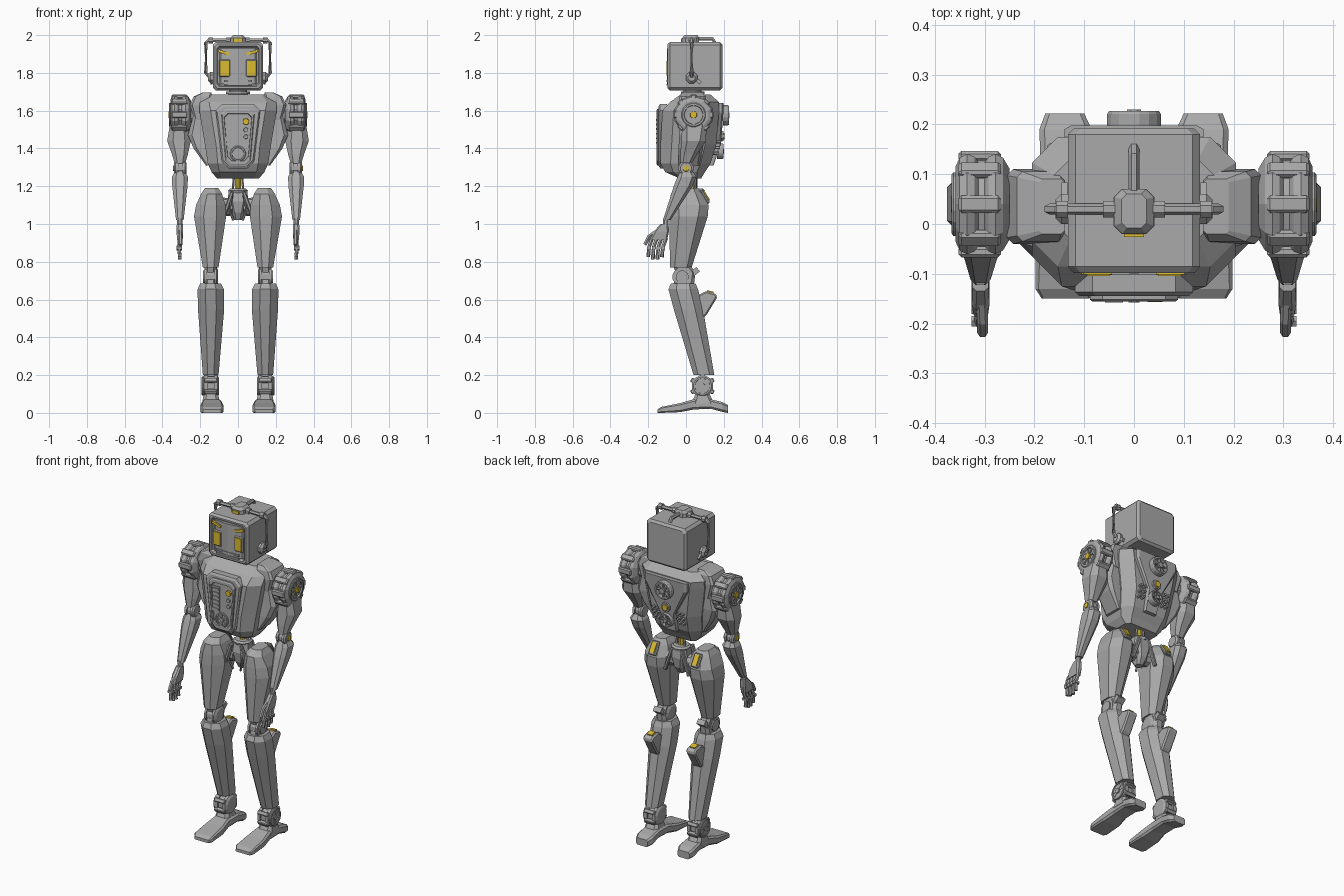
import bpy, bmesh, math
from mathutils import Vector, Euler


def material(name, col):
    m = bpy.data.materials.new(name)
    m.diffuse_color = (*col, 1)
    return m


GREY = material("metal grey", (0.40, 0.40, 0.40))
YELLOW = material("lamp yellow", (0.70, 0.50, 0.03))


def finish(name, bm, mat=GREY, mirror=False, bevel=0.0):
    bmesh.ops.remove_doubles(bm, verts=bm.verts, dist=1e-5)
    bmesh.ops.recalc_face_normals(bm, faces=bm.faces)
    me = bpy.data.meshes.new(name)
    bm.to_mesh(me)
    bm.free()
    me.materials.append(mat)
    ob = bpy.data.objects.new(name, me)
    bpy.context.collection.objects.link(ob)
    if bevel:
        b = ob.modifiers.new("bevel", 'BEVEL')
        b.width, b.segments, b.limit_method = bevel, 1, 'ANGLE'
    if mirror:
        ob.modifiers.new("mirror", 'MIRROR').use_mirror_merge = False
    return ob


def skin(name, rings, **kw):
    """Bridge a list of rings and cap both ends."""
    bm = bmesh.new()
    vs = [[bm.verts.new(p) for p in r] for r in rings]
    n = len(vs[0])
    for a, b in zip(vs, vs[1:]):
        for i in range(n):
            bm.faces.new((a[i], a[(i + 1) % n], b[(i + 1) % n], b[i]))
    bm.faces.new(vs[0])
    bm.faces.new(vs[-1])
    return finish(name, bm, **kw)


def place(axis, t, u, v):
    return {'x': (t, u, v), 'y': (u, t, v), 'z': (u, v, t)}[axis]


def loft(name, sections, axis='z', c=0.25, **kw):
    """Sections (t, u0, u1, v0, v1) become rectangles with cut corners."""
    rings = []
    for t, u0, u1, v0, v1 in sections:
        k = c * min(u1 - u0, v1 - v0)
        pts = [(u0 + k, v0), (u1 - k, v0), (u1, v0 + k), (u1, v1 - k),
               (u1 - k, v1), (u0 + k, v1), (u0, v1 - k), (u0, v0 + k)]
        rings.append([place(axis, t, u, v) for u, v in pts])
    return skin(name, rings, **kw)


def lathe(name, loc, profile, axis='x', n=12, **kw):
    """Profile (distance along axis, radius)."""
    rings = []
    for t, r in profile:
        r = max(r, 0.0005)
        rings.append([Vector(loc) + Vector(place(axis, t, r * math.cos(a), r * math.sin(a)))
                      for a in ((i + 0.5) * math.tau / n for i in range(n))])
    return skin(name, rings, **kw)


def box(name, loc, size, rot=(0, 0, 0), **kw):
    bm = bmesh.new()
    bmesh.ops.create_cube(bm, size=1)
    e = Euler(rot).to_matrix()
    for v in bm.verts:
        v.co = e @ Vector([a * b for a, b in zip(v.co, size)]) + Vector(loc)
    return finish(name, bm, **kw)


def tube(name, path, r, n=6, **kw):
    pts = [Vector(p) for p in path]
    rings = []
    for i, p in enumerate(pts):
        d = pts[min(i + 1, len(pts) - 1)] - pts[max(i - 1, 0)]
        q = d.to_track_quat('Z', 'X')
        rings.append([p + q @ Vector((r * math.cos(a), r * math.sin(a), 0))
                      for a in ((k + 0.5) * math.tau / n for k in range(n))])
    return skin(name, rings, **kw)


def fan(name, loc, r, d, axis='x', hub=GREY, **kw):
    """Rimmed vent with hub and radial blades; d is the signed depth."""
    lathe(name + "_rim", loc, [(0, r), (d * .8, r), (d, r * .93), (d, r * .78), (d * .4, r * .74), (d * .4, 0)],
          axis, 16, **kw)
    lathe(name + "_hub", loc, [(0, r * .32), (d * 1.1, r * .28), (d * 1.1, 0)], axis, 8, mat=hub, **kw)
    for i in range(8):
        a = i * math.tau / 8
        rot = (a, 0, 0) if axis == 'x' else (0, -a, 0)
        off = Vector(place(axis, d * .5, .52 * r * math.cos(a), .52 * r * math.sin(a)))
        size = (abs(d) * .7, r * .5, r * .1) if axis == 'x' else (r * .5, abs(d) * .7, r * .1)
        box(name + "_blade", Vector(loc) + off, size, rot, **kw)


M = dict(mirror=True)

# Head shell with recessed face
loft("head", [(-.082, -.108, .108, 1.735, 1.935), (-.098, -.112, .112, 1.728, 1.942),
              (-.098, -.122, .122, 1.718, 1.952), (-.085, -.133, .133, 1.707, 1.963),
              (.18, -.133, .133, 1.707, 1.963), (.192, -.12, .12, 1.72, 1.95)], 'y', c=.06)
skin("face", [[(x, y, z) for x, y in ((-.1, -.08), (-.09, -.09), (0, -.1), (.09, -.09), (.1, -.08))]
              for z in (1.74, 1.93)])
for z in (1.737, 1.757):
    box("mouth_bar", (0, -.096, z), (.15, .012, .009))
box("eye_frame", (.071, -.092, 1.825), (.06, .014, .092), bevel=.005, **M)
box("eye", (.071, -.098, 1.825), (.046, .012, .078), mat=YELLOW, **M)
box("brow", (.075, -.095, 1.908), (.06, .012, .015), (0, -.3, 0), mat=YELLOW, **M)

# Headset: top box, rods and ear pieces
loft("headset_box", [(1.955, -.042, .042, -.02, .07), (1.985, -.04, .04, -.02, .07),
                     (2.0, -.025, .025, -.008, .06)], c=.2)
box("forehead_lamp", (0, -.022, 1.972), (.04, .008, .018), mat=YELLOW)
tube("headset_rod", [(.03, .03, 1.972), (.158, .03, 1.972), (.17, .03, 1.96), (.17, .03, 1.80),
                     (.158, .03, 1.785), (.13, .03, 1.78)], .011, **M)
for x in (.05, .145):
    lathe("headset_collar", (x, .03, 1.972), [(-.012, .018), (.012, .018)], n=8, **M)
lathe("ear_disc", (.13, .03, 1.775), [(0, .033), (.016, .033), (.028, .02), (.028, 0)], n=8, **M)
box("ear_strut", (.14, .055, 1.765), (.012, .06, .018), (-.7, 0, 0), **M)
tube("back_rod", [(0, .06, 1.98), (0, .14, 1.98), (0, .152, 1.96)], .011)

# Neck
lathe("neck", (0, .035, 1.66), [(0, .075), (.018, .075), (.018, .055), (.028, .055), (.028, .065),
                                (.042, .065), (.042, .05), (.055, .05)], 'z', 12)

# Torso
loft("torso", [(1.24, -.11, .11, -.03, .08), (1.275, -.14, .14, -.11, .10), (1.32, -.16, .16, -.135, .13),
               (1.42, -.175, .175, -.135, .16), (1.60, -.205, .205, -.125, .175),
               (1.645, -.205, .205, -.085, .175), (1.685, -.16, .16, -.03, .13)], c=.2)
loft("shoulder_pad", [(1.54, .16, .225, -.03, .105), (1.63, .15, .255, -.04, .11),
                      (1.675, .14, .235, -.035, .105), (1.695, .14, .19, -.02, .09)], c=.12, **M)
loft("rib_pod", [(1.58, .17, .235, -.03, .10), (1.47, .16, .265, -.035, .10),
                 (1.40, .15, .235, -.04, .09), (1.31, .13, .17, -.04, .07)], c=.2, **M)


# Shield shaped plates on chest and back
def shield(name, top, bot, z1, z0, ys, cut, scales=(1, 1, .93)):
    zc = (z0 + z1) / 2
    pts = [(-bot + cut, z0), (bot - cut, z0), (bot, z0 + cut), (top, z1 - cut),
           (top - cut, z1), (-top + cut, z1), (-top, z1 - cut), (-bot, z0 + cut)]
    skin(name, [[(x * s, y, zc + (z - zc) * s) for x, z in pts] for y, s in zip(ys, scales)])


shield("chest_plate", .118, .085, 1.635, 1.295, (-.10, -.137, -.145), .035)
shield("chest_panel", .088, .066, 1.61, 1.31, (-.14, -.152, -.156, -.156, -.148), .025, (1, 1, .95, .84, .82))
box("chest_grille_frame", (-.04, -.15, 1.49), (.046, .008, .15))
for i in range(6):
    box("chest_grille_bar", (-.04, -.154, 1.43 + i * .024), (.036, .008, .010))
lathe("chest_lamp", (.042, -.146, 1.542), [(0, .018), (-.011, .016), (-.011, 0)], 'y', 10, mat=YELLOW)
for z in (1.498, 1.462):
    lathe("chest_knob", (.042, -.146, z), [(0, .013), (-.01, .011), (-.01, 0)], 'y', 8)
fan("chest_fan", (0, -.145, 1.372), .042, -.011, 'y')

# Back plate, fans, lamp and buttons
skin("back_plate", [[(x * s, y + o, z) for x, y, z in (
    (-.14, .172, 1.64), (.14, .172, 1.64), (.14, .172, 1.59), (.05, .16, 1.43), (.04, .12, 1.31),
    (-.04, .12, 1.31), (-.05, .16, 1.43), (-.14, .172, 1.59))] for s, o in ((1, -.02), (1, .018), (.9, .026))])
fan("back_fan", (0, .195, 1.575), .055, .032, 'y')
lathe("back_lamp_frame", (0, .18, 1.465), [(0, .032), (.018, .028), (.018, 0)], 'y', 8)
lathe("back_lamp", (0, .195, 1.465), [(0, .02), (.01, .018), (.01, 0)], 'y', 8, mat=YELLOW)
fan("lower_back_fan", (0, .165, 1.385), .042, .034, 'y')
for i in range(3):
    for x in (.07, .095):
        lathe("back_button", (x, .125, 1.375 + i * .03), [(0, .009), (.05 + i * .005, .008)], 'y', 6, **M)

# Arms
lathe("shoulder_axle", (.2, .04, 1.578), [(0, .06), (.07, .06)], n=10, **M)
lathe("shoulder_drum", (.25, .04, 1.578), [(0, .075), (.013, .098), (.028, .106), (.042, .1), (.05, .088),
                                           (.062, .088), (.07, .1), (.085, .106), (.1, .098), (.108, .08)], n=10, **M)
for i in range(8):
    a = i * math.tau / 8
    box("shoulder_lug", (.31, .04 + .096 * math.cos(a), 1.578 + .096 * math.sin(a)), (.085, .022, .035),
        (a, 0, 0), bevel=.006, **M)
fan("shoulder_cap", (.35, .04, 1.578), .065, .016, hub=YELLOW, **M)
loft("upper_arm", [(1.53, .265, .36, -.02, .11), (1.44, .25, .375, -.025, .105),
                   (1.37, .265, .35, -.03, .06), (1.32, .28, .335, -.03, .03)], **M)
lathe("elbow", (.272, 0, 1.295), [(0, .03), (.008, .04), (.022, .04), (.022, .032), (.044, .032),
                                  (.044, .04), (.058, .04), (.066, .03)], n=12, **M)
lathe("elbow_lamp", (.335, 0, 1.295), [(0, .018), (.008, .016)], n=8, mat=YELLOW, **M)
loft("forearm", [(1.28, .283, .333, -.03, .035), (1.25, .265, .35, -.045, .055),
                 (1.20, .267, .348, -.065, .035), (1.02, .288, .328, -.122, -.082)], **M)
lathe("wrist", (.308, -.108, .99), [(0, .016), (.04, .016)], 'z', 8, **M)

# Hands
loft("palm", [(1.0, .292, .324, -.135, -.092), (.96, .29, .326, -.17, -.09), (.915, .293, .322, -.19, -.1)], **M)
for i in range(4):
    y0, y1 = -.18 + .025 * i, -.2 + .024 * i
    zt = .825 - (.012 if i in (1, 2) else 0)
    tube("finger", [(.308, y0, .925), (.312, (y0 + y1) / 2 - .006, .875), (.308, y1, zt)], .0105, **M)
    lathe("knuckle", (.296, (y0 + y1) / 2 - .005, .873), [(0, .012), (.03, .012)], n=6, **M)
tube("thumb", [(.306, -.15, .965), (.304, -.195, .935), (.304, -.218, .89)], .011, **M)

# Waist and pelvis
lathe("spine", (0, .045, 1.15), [(0, .016), (.1, .016)], 'z', 8, mat=YELLOW)
tube("waist_rod", [(.03, .05, 1.15), (.022, .05, 1.25)], .007, **M)
lathe("waist_disc", (0, .045, 1.165), [(0, .05), (.012, .055), (.022, .045)], 'z', 10)
loft("pelvis", [(1.17, -.05, .05, .0, .09), (1.12, -.055, .055, -.01, .095),
                (1.06, -.035, .035, .0, .085), (1.02, -.02, .02, .02, .06)])
lathe("hip_joint", (.03, .035, 1.09), [(0, .045), (.05, .05), (.06, .035)], n=10, **M)
for y in (-.015, .085):
    box("hip_strut", (.055, y, 1.1), (.018, .02, .15), (0, -.33, 0), bevel=.004, **M)
tube("pelvis_pipe", [(.03, -.01, 1.15), (.045, -.03, 1.08), (.025, -.01, 1.02)], .007, **M)

# Thighs with back lamp
loft("thigh", [(1.19, .105, .175, -.045, .06), (1.16, .085, .195, -.08, .085), (1.10, .066, .222, -.086, .12),
               (1.04, .063, .233, -.088, .115), (.77, .103, .186, -.085, .03)], c=.3, **M)
box("thigh_lamp_frame", (.142, .1, 1.145), (.05, .016, .082), (.56, 0, 0), bevel=.005, **M)
box("thigh_lamp", (.142, .106, 1.149), (.03, .014, .06), (.56, 0, 0), mat=YELLOW, **M)

# Knees
loft("knee_block", [(.79, .112, .178, -.07, .02), (.74, .115, .175, -.055, .05), (.66, .11, .18, -.07, .04)], **M)
lathe("knee", (.105, -.02, .72), [(0, .036), (.008, .052), (.02, .052), (.02, .044), (.06, .044),
                                  (.06, .052), (.072, .052), (.072, .034), (.08, .034)], n=12, **M)
box("knee_fin", (.145, .045, .745), (.05, .05, .03), (.7, 0, 0), **M)

# Shins and calf pods
loft("shin", [(.685, .09, .2, -.08, .05), (.655, .075, .214, -.093, .064), (.55, .073, .212, -.065, .09),
              (.2, .103, .186, .04, .15)], c=.3, **M)
skin("calf_pod", [[(x, y, z) for y, z in ((.07, .53), (.085, .495), (.11, .52), (.167, .615), (.155, .632),
                                         (.105, .645), (.06, .62))] for x in (.112, .175)], bevel=.008, **M)
box("calf_lamp", (.143, .128, .641), (.034, .034, .009), (-.25, 0, 0), mat=YELLOW, **M)

# Ankles
lathe("ankle", (.1, .087, .142), [(0, .045), (.008, .058), (.026, .058), (.026, .048), (.06, .048),
                                  (.06, .058), (.08, .058), (.088, .045)], n=12, **M)
fan("ankle_cap", (.178, .087, .142), .052, .014, **M)
for i in range(6):
    a = (i + .5) * math.tau / 6
    box("ankle_lug", (.144, .087 + .058 * math.cos(a), .142 + .058 * math.sin(a)), (.07, .022, .024),
        (a, 0, 0), bevel=.004, **M)

# Feet
loft("foot", [(-.15, .09, .185, 0, .018), (-.13, .077, .198, 0, .032), (-.03, .078, .198, .004, .052),
              (.04, .088, .188, .018, .072), (.13, .088, .188, .022, .072), (.19, .085, .19, .006, .058),
              (.222, .1, .178, 0, .042)], 'y', c=.2, **M)
loft("foot_mount", [(.05, .095, .19, .03, .15), (.10, .105, .182, .05, .125)], c=.2, **M)
